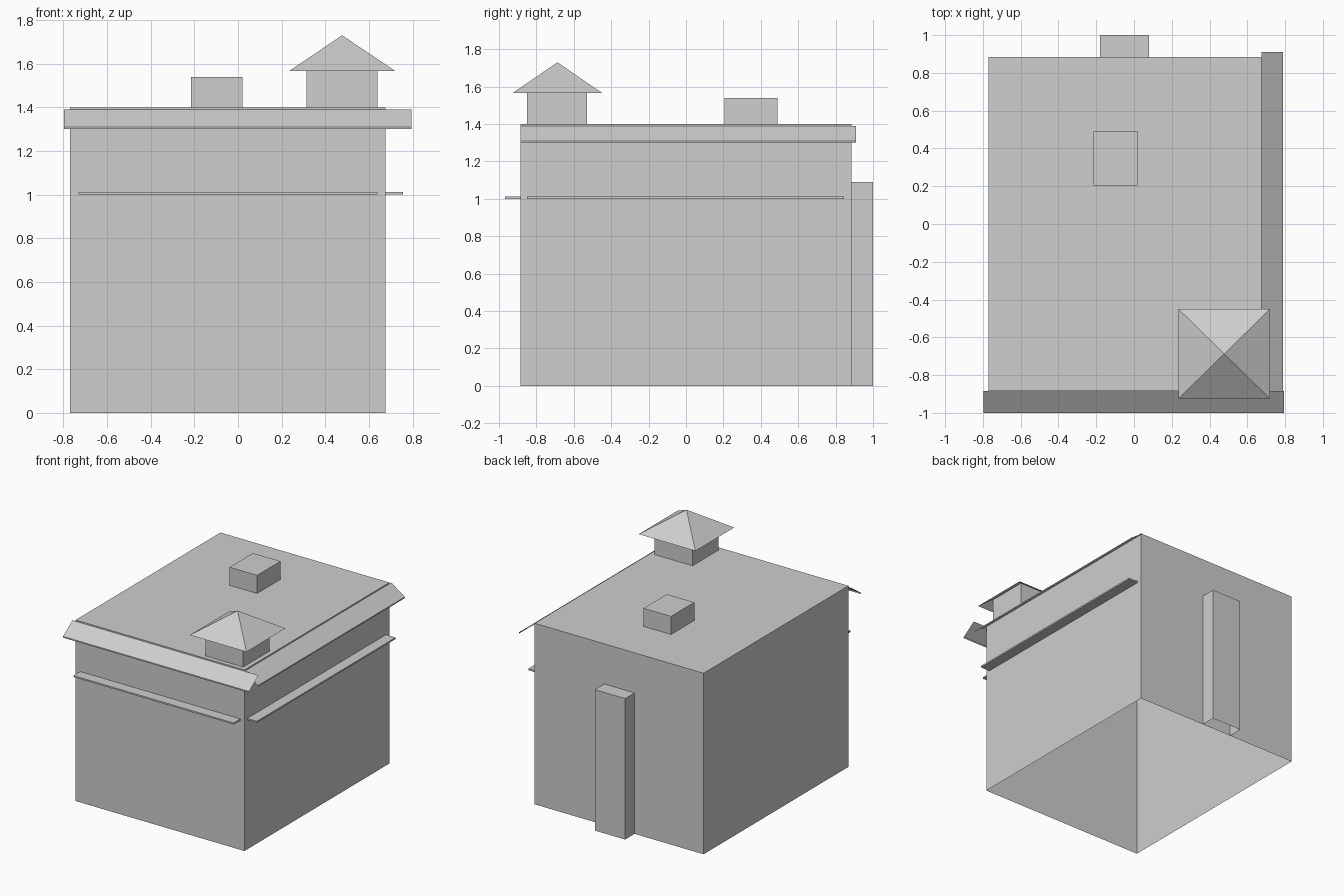
import bpy
import bmesh
from mathutils import Vector

default_cube = bpy.data.objects.get("Cube")
if default_cube:
    bpy.data.objects.remove(default_cube, do_unlink=True)

# One plain grey for the whole building
GREY = (0.62, 0.62, 0.62, 1.0)
grey = bpy.data.materials.new("plain grey")
grey.use_nodes = True
grey.diffuse_color = GREY
grey.node_tree.nodes["Principled BSDF"].inputs["Base Color"].default_value = GREY


def finish(name, bm):
    mesh = bpy.data.meshes.new(name)
    bm.to_mesh(mesh)
    bm.free()
    mesh.materials.append(grey)
    obj = bpy.data.objects.new(name, mesh)
    bpy.context.collection.objects.link(obj)
    return obj


def box(name, x, y, z, open_sides=()):
    """Box between (min, max) pairs; faces pointing along open_sides are removed."""
    bm = bmesh.new()
    bmesh.ops.create_cube(bm, size=1)
    for v in bm.verts:
        v.co = [(lo + hi) / 2 + c * (hi - lo) for c, (lo, hi) in zip(v.co, (x, y, z))]
    bm.normal_update()
    gone = [f for f in bm.faces
            if any(f.normal.dot(Vector(d)) > 0.9 for d in open_sides)]
    bmesh.ops.delete(bm, geom=gone, context="FACES")
    return finish(name, bm)


def strip(name, profile, offset):
    """Sheet made by sweeping a profile along a straight offset."""
    bm = bmesh.new()
    rows = [(bm.verts.new(p), bm.verts.new(Vector(p) + Vector(offset))) for p in profile]
    for (a, b), (c, d) in zip(rows, rows[1:]):
        face = bm.faces.new((a, c, d, b))
        face.normal_update()
        # Keep the sheet facing outward and up
        if face.normal.dot(Vector((1, -1, 1))) < 0:
            face.normal_flip()
    return finish(name, bm)


def pyramid(name, x, y, base, top):
    """Four sloping roof faces without a floor."""
    bm = bmesh.new()
    corners = [(x[0], y[0]), (x[1], y[0]), (x[1], y[1]), (x[0], y[1])]
    ring = [bm.verts.new((cx, cy, base)) for cx, cy in corners]
    apex = bm.verts.new((sum(x) / 2, sum(y) / 2, top))
    for i in range(4):
        bm.faces.new((ring[i], ring[(i + 1) % 4], apex))
    return finish(name, bm)


UP, DOWN, FRONT = (0, 0, 1), (0, 0, -1), (0, -1, 0)
LEFT_WALL, FRONT_WALL, BACK_WALL = 0.675, -0.885, 0.885
ROOF = 1.4

# Main block, hollow and open underneath
box("building_body", (-0.77, LEFT_WALL), (FRONT_WALL, BACK_WALL), (0, ROOF), [DOWN])

# Duct on the back wall
box("back_duct", (-0.18, 0.08), (BACK_WALL, 1.0), (0, 1.09), [DOWN, FRONT])

# Rooftop box and turret with its pyramid cap
box("roof_box", (-0.215, 0.02), (0.205, 0.49), (ROOF, 1.54), [DOWN])
box("turret_walls", (0.315, 0.64), (-0.85, -0.53), (ROOF, 1.617), [UP, DOWN])
pyramid("turret_roof", (0.235, 0.72), (-0.925, -0.45), 1.567, 1.73)

# Sloping eaves with a small drop lip along the front and left walls
eave_steps = [(0, 1.39), (0.115, 1.31), (0.115, 1.3)]
strip("front_eave", [(-0.797, FRONT_WALL - out, z) for out, z in eave_steps], (1.592, 0, 0))
strip("left_eave", [(LEFT_WALL + out, FRONT_WALL, z) for out, z in eave_steps], (0, 1.795, 0))

# Thin ledges below the eaves
box("front_ledge", (-0.73, 0.64), (-0.967, FRONT_WALL), (1.0, 1.012))
box("left_ledge", (LEFT_WALL, 0.757), (-0.85, 0.845), (1.0, 1.012))
